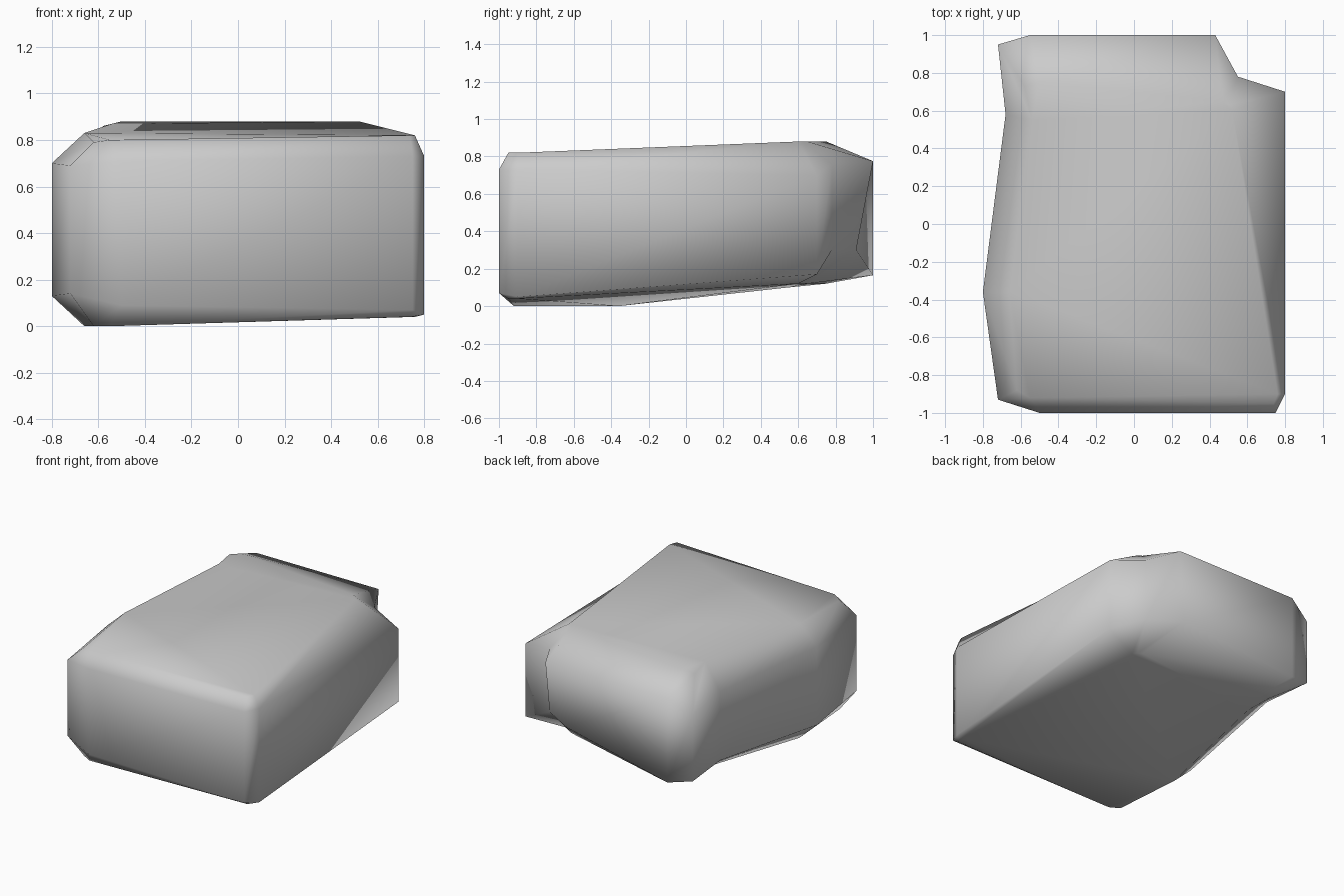
import bpy
import bmesh

old = bpy.data.objects.get("Cube")
if old:
    bpy.data.objects.remove(old, do_unlink=True)

# Corner columns of the block, counter-clockwise from the front:
# wall (x, y), inset cap (x, y), heights (bottom cap, low wall, high wall, top cap)
columns = [
    ((-.5, -1), (-.55, -.92), (0, .09, .71, .8)),
    ((.75, -1), (.74, -.95), (.04, .07, .73, .82)),
    ((.8, -.9), (.76, -.9), (.04, .05, .73, .82)),
    ((.8, .7), (.52, .6), (.12, .17, .7, .88)),
    ((.55, .78), (.5, .63), (.12, .3, .76, .88)),
    ((.43, 1), (.47, .65), (.12, .3, .775, .88)),
    ((-.55, 1), (-.5, .75), (.12, .165, .775, .88)),
    ((-.72, .95), (-.58, .73), (.13, .2, .68, .86)),
    ((-.68, .58), (-.54, .55), (.1, .2, .7, .87)),
    ((-.8, -.36), (-.66, -.36), (0, .13, .7, .83)),
    ((-.72, -.93), (-.62, -.88), (0, .14, .69, .79)),
]
UNDERCUT = {5: (.33, .91)}  # back corner leans inward low down

# Stack four rings of vertices
bm = bmesh.new()
rings = []
for level in range(4):
    ring = []
    for i, (wall, cap, heights) in enumerate(columns):
        x, y = cap if level in (0, 3) else wall
        if level == 1:
            x, y = UNDERCUT.get(i, wall)
        ring.append(bm.verts.new((x, y, heights[level])))
    rings.append(ring)

# Skin the walls and close the two caps
n = len(columns)
for low, high in zip(rings, rings[1:]):
    for i in range(n):
        j = (i + 1) % n
        bm.faces.new((low[i], low[j], high[j], high[i]))
caps = [bm.faces.new(rings[3]), bm.faces.new(rings[0][::-1])]
bmesh.ops.triangulate(bm, faces=caps)
bmesh.ops.recalc_face_normals(bm, faces=bm.faces)
for face in bm.faces:
    face.smooth = True

mesh = bpy.data.meshes.new("rock_block")
bm.to_mesh(mesh)
bm.free()
rock = bpy.data.objects.new("rock_block", mesh)
bpy.context.collection.objects.link(rock)

# Plain stone colour
stone = bpy.data.materials.new("stone_grey")
stone.use_nodes = True
colour = (.6, .6, .6, 1)
stone.diffuse_color = colour
for node in stone.node_tree.nodes:
    if node.type == "BSDF_PRINCIPLED":
        node.inputs["Base Color"].default_value = colour
mesh.materials.append(stone)
